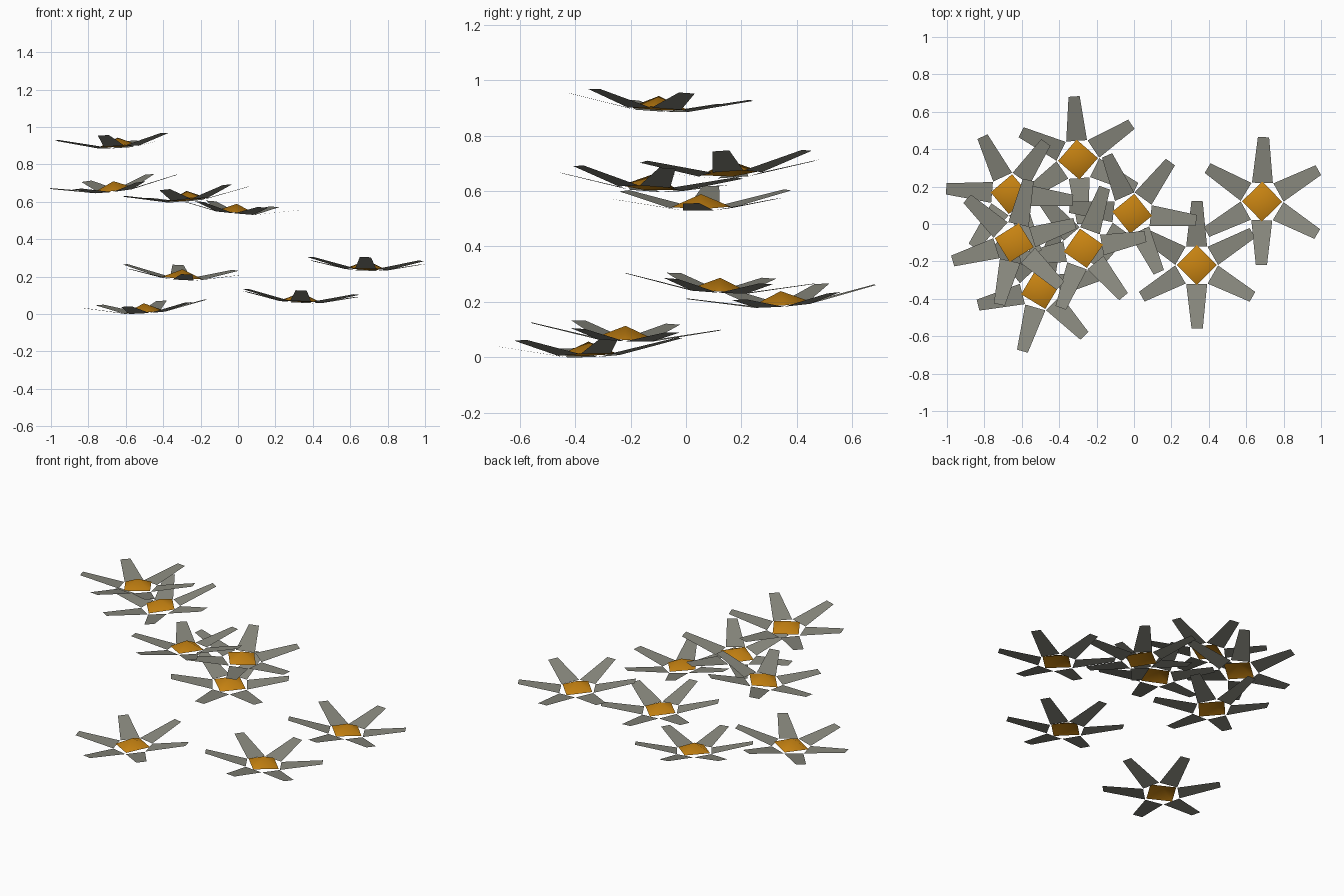
import bpy
import bmesh
from math import cos, sin, radians, tau
from mathutils import Matrix, Vector

cube = bpy.data.objects.get("Cube")
if cube:
    bpy.data.objects.remove(cube, do_unlink=True)


def make_material(name, rgb):
    mat = bpy.data.materials.new(name)
    mat.use_nodes = True
    colour = (*rgb, 1.0)
    mat.diffuse_color = colour
    bsdf = next(n for n in mat.node_tree.nodes if n.type == "BSDF_PRINCIPLED")
    bsdf.inputs["Base Color"].default_value = colour
    return mat


def make_mesh(name, bm, mat, smooth):
    bm.normal_update()
    mesh = bpy.data.meshes.new(name)
    bm.to_mesh(mesh)
    bm.free()
    mesh.materials.append(mat)
    for poly in mesh.polygons:
        poly.use_smooth = smooth
    return mesh


petal_grey = make_material("petal_grey", (0.25, 0.25, 0.21))
centre_orange = make_material("centre_orange", (0.58, 0.23, 0.006))

# Ring of six flat tapered petals rising outward
PETALS = 6
INNER, OUTER, RISE = 0.10, 0.342, 0.048
BASE_HALF, TIP_HALF = 0.056, 0.03
bm = bmesh.new()
for i in range(PETALS):
    turn = Matrix.Rotation(tau * i / PETALS, 3, "Z")
    outline = [(INNER, -BASE_HALF, 0), (OUTER, -TIP_HALF, RISE),
               (OUTER, TIP_HALF, RISE), (INNER, BASE_HALF, 0)]
    bm.faces.new([bm.verts.new(turn @ Vector(p)) for p in outline])
petal_mesh = make_mesh("petals", bm, petal_grey, False)

# Four-sided raised centre, open below
SIDES = 4
RADIUS, FOOT, PEAK = 0.107, 0.004, 0.05
bm = bmesh.new()
apex = bm.verts.new((0, 0, PEAK))
rim = [bm.verts.new((RADIUS * cos(tau * i / SIDES), RADIUS * sin(tau * i / SIDES), FOOT))
       for i in range(SIDES)]
for i in range(SIDES):
    bm.faces.new((rim[i], rim[(i + 1) % SIDES], apex))
centre_mesh = make_mesh("centre", bm, centre_orange, True)

# Each flower: position, turn in degrees, slope along x and y
flowers = [
    ((0.685, 0.12, 0.237), 89, -0.035, -0.055),
    ((0.335, -0.22, 0.064), 90, -0.05, -0.04),
    ((-0.01, 0.055, 0.539), -6, -0.09, 0.015),
    ((-0.30, 0.345, 0.189), 94, -0.06, 0.07),
    ((-0.66, 0.16, 0.66), -5, 0.115, 0.06),
    ((-0.64, -0.10, 0.893), 77, 0.055, -0.055),
    ((-0.27, -0.13, 0.608), 10, 0.09, -0.06),
    ((-0.50, -0.35, 0.007), 14, 0.06, 0.03),
]
for n, (place, yaw, slope_x, slope_y) in enumerate(flowers, 1):
    normal = Vector((-slope_x, -slope_y, 1))
    tilt = Vector((0, 0, 1)).rotation_difference(normal).to_matrix().to_4x4()
    pose = Matrix.Translation(place) @ tilt @ Matrix.Rotation(radians(yaw), 4, "Z")
    for part, mesh in (("petals", petal_mesh), ("centre", centre_mesh)):
        obj = bpy.data.objects.new(f"flower_{n}_{part}", mesh)
        bpy.context.collection.objects.link(obj)
        obj.matrix_world = pose
